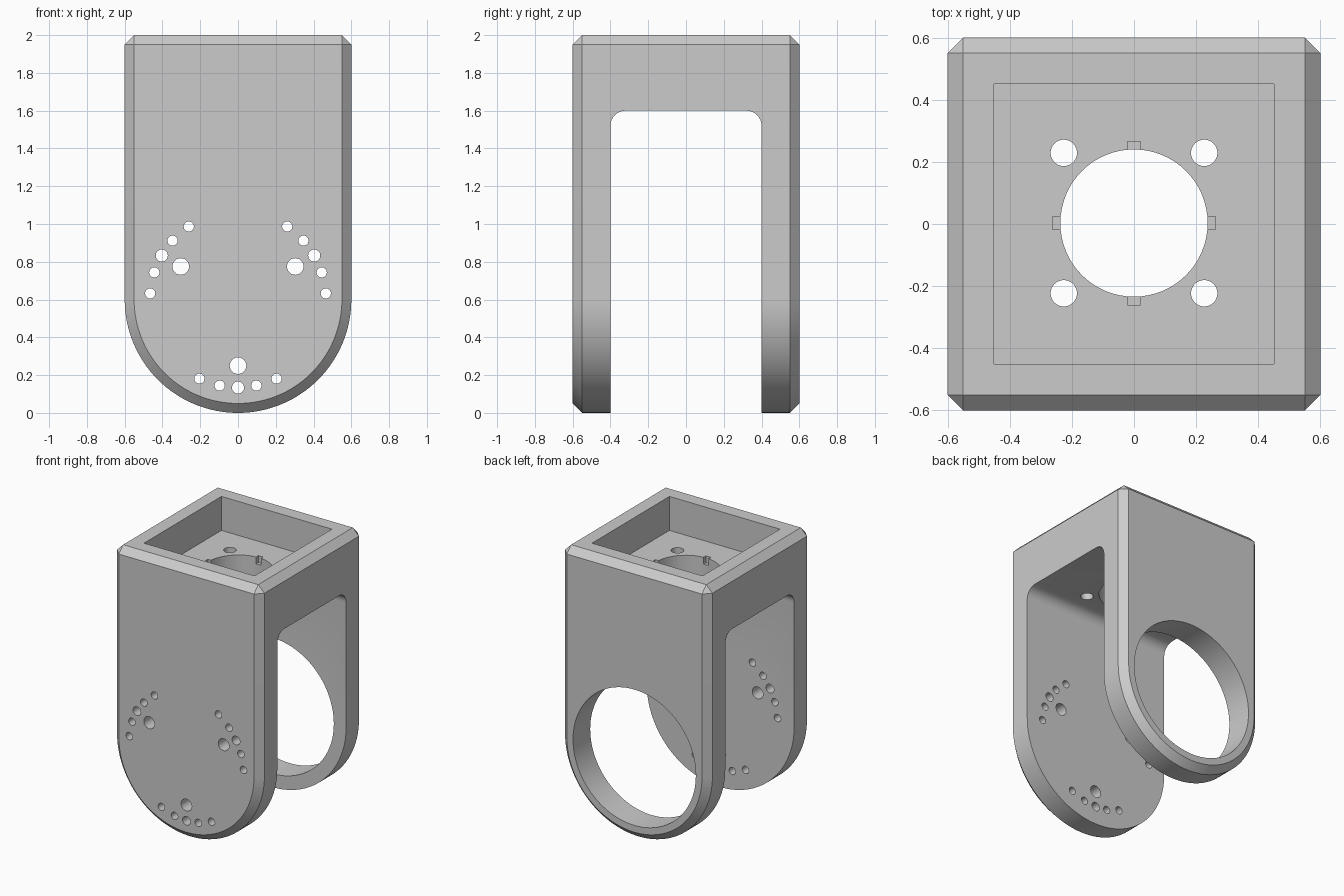
import bpy, bmesh, math
from mathutils import Matrix, Vector

if "Cube" in bpy.data.objects:
    bpy.data.objects.remove(bpy.data.objects["Cube"])

grey = bpy.data.materials.new("light_grey")
grey.diffuse_color = (0.6, 0.6, 0.6, 1)
grey.use_nodes = True
grey.node_tree.nodes["Principled BSDF"].inputs["Base Color"].default_value = grey.diffuse_color


def make(name, bm):
    bmesh.ops.recalc_face_normals(bm, faces=bm.faces)
    me = bpy.data.meshes.new(name)
    bm.to_mesh(me)
    bm.free()
    ob = bpy.data.objects.new(name, me)
    bpy.context.collection.objects.link(ob)
    me.materials.append(grey)
    return ob


def box(bm, lo, hi):
    lo, hi = Vector(lo), Vector(hi)
    m = Matrix.Translation((lo + hi) / 2) @ Matrix.Diagonal((*(hi - lo), 1))
    return bmesh.ops.create_cube(bm, size=1, matrix=m)["verts"]


def cylinder(bm, centre, r, depth, sides, along_y=False):
    m = Matrix.Translation(centre)
    if along_y:
        m = m @ Matrix.Rotation(math.pi / 2, 4, 'X')
    bmesh.ops.create_cone(bm, cap_ends=True, segments=sides, radius1=r,
                          radius2=r, depth=depth, matrix=m)


def cut(target, bm):
    cutter = make("cutter", bm)
    cutter.hide_render = True
    mod = target.modifiers.new("cut", 'BOOLEAN')
    mod.operation, mod.solver, mod.object = 'DIFFERENCE', 'EXACT', cutter
    bpy.context.view_layer.objects.active = target
    bpy.ops.object.modifier_apply(modifier=mod.name)
    bpy.data.objects.remove(cutter, do_unlink=True)


# Body: square top, round bottom, chamfered outline
N = 64
outline = [(0.6, 2), (-0.6, 2)]
outline += [(-0.6 * math.cos(math.pi * i / N), 0.6 - 0.6 * math.sin(math.pi * i / N))
            for i in range(N + 1)]
bm = bmesh.new()
face = bm.faces.new([bm.verts.new((x, -0.6, z)) for x, z in outline])
ext = bmesh.ops.extrude_face_region(bm, geom=[face])
bmesh.ops.translate(bm, vec=(0, 1.2, 0),
                    verts=[v for v in ext["geom"] if isinstance(v, bmesh.types.BMVert)])
bmesh.ops.recalc_face_normals(bm, faces=bm.faces)
edges = [e for e in bm.edges
         if abs(e.verts[0].co.y - e.verts[1].co.y) < 0.01     # front and back rims
         or min(v.co.z for v in e.verts) > 1.9]               # top side edges
bmesh.ops.bevel(bm, geom=edges, offset=0.05, offset_type='OFFSET',
                segments=1, profile=0.5, affect='EDGES')
body = make("bracket_body", bm)

# Slot between the two legs, with rounded upper corners
bm = bmesh.new()
box(bm, (-1, -0.4, -1), (1, 0.4, 1.6))
edges = [e for e in bm.edges if all(v.co.z > 1.5 for v in e.verts)
         and abs(e.verts[0].co.x - e.verts[1].co.x) > 1]
bmesh.ops.bevel(bm, geom=edges, offset=0.08, segments=8, profile=0.5, affect='EDGES')
cut(body, bm)

# Square pocket in the top
bm = bmesh.new()
box(bm, (-0.45, -0.45, 1.75), (0.45, 0.45, 2.2))
cut(body, bm)

# Central opening and four screw holes in the pocket floor
bm = bmesh.new()
cylinder(bm, (0, 0.003, 1.68), 0.237, 0.4, 64)
for sx in (-1, 1):
    for sy in (-1, 1):
        cylinder(bm, (0.226 * sx, 0.003 + 0.226 * sy, 1.68), 0.0425, 0.4, 32)
cut(body, bm)

# Four shallow notches around the opening
for lo, hi in (((-0.263, -0.018), (0.263, 0.024)), ((-0.021, -0.26), (0.021, 0.266))):
    bm = bmesh.new()
    box(bm, (*lo, 1.7), (*hi, 1.8))
    cut(body, bm)

# Large round opening in the back leg
bm = bmesh.new()
cylinder(bm, (0, 0.5, 0.6), 0.5, 0.4, 96, True)
cut(body, bm)

# Three groups of holes in the front leg
bm = bmesh.new()
for group in (30, 150, 270):
    for offset, dist, r in ((0, 0.35, 0.044), (0, 0.466, 0.032), (-12, 0.466, 0.027),
                            (12, 0.466, 0.027), (-26, 0.466, 0.027), (26, 0.466, 0.027)):
        a = math.radians(group + offset)
        cylinder(bm, (dist * math.cos(a), -0.5, 0.6 + dist * math.sin(a)), r, 0.4, 24, True)
cut(body, bm)

# Smooth curved walls, keep chamfers crisp
bpy.ops.object.select_all(action='DESELECT')
body.select_set(True)
bpy.context.view_layer.objects.active = body
bpy.ops.object.shade_smooth_by_angle(angle=math.radians(30))
